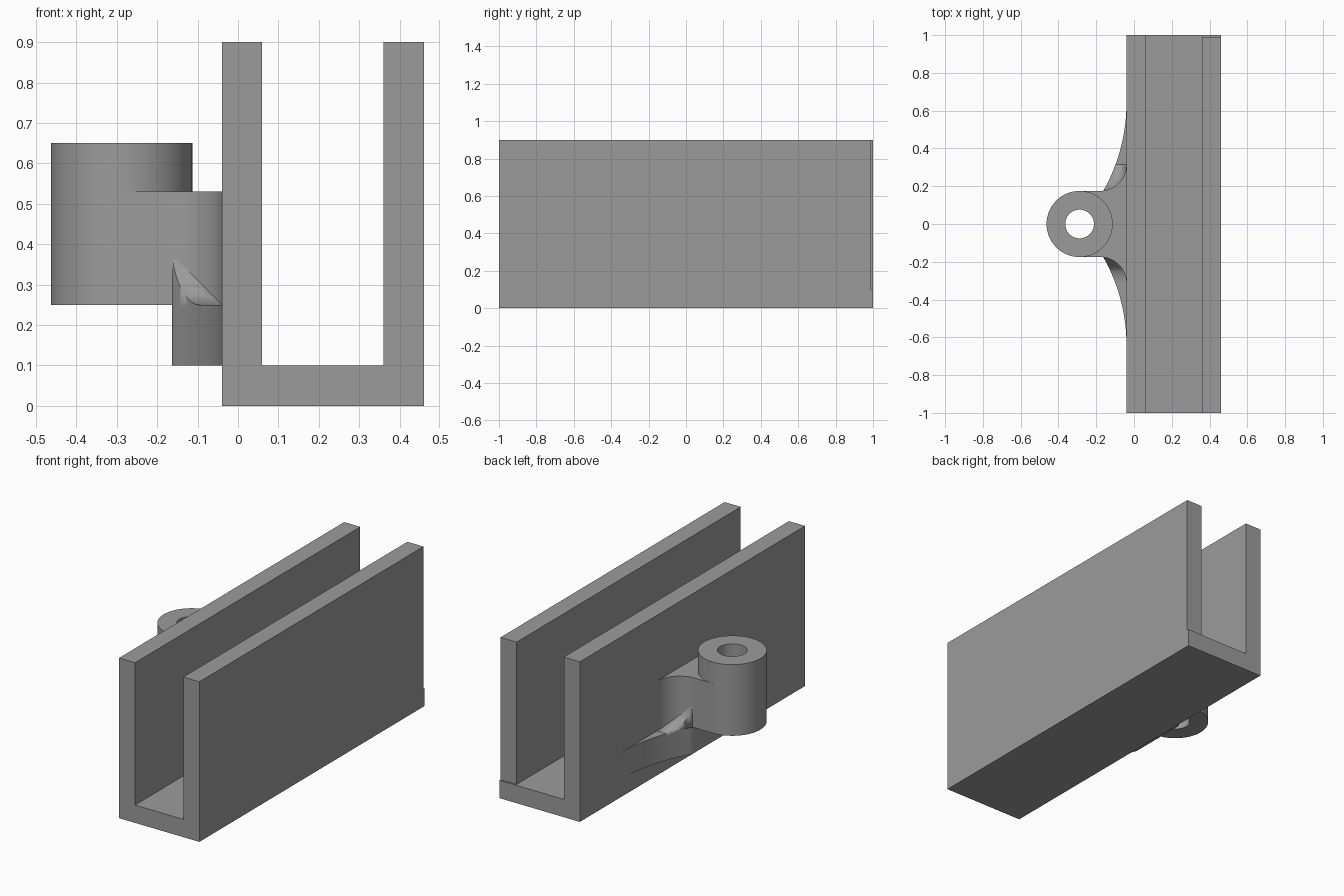
import bpy, bmesh, math
from mathutils import Vector

if "Cube" in bpy.data.objects:
    bpy.data.objects.remove(bpy.data.objects["Cube"])

grey = bpy.data.materials.new("mid grey")
grey.diffuse_color = (0.33, 0.33, 0.33, 1)
grey.use_nodes = True
grey.node_tree.nodes["Principled BSDF"].inputs["Base Color"].default_value = grey.diffuse_color

WALL_X = -0.04            # outer face of the left wall
BOSS_X, BOSS_R, HOLE_R = -0.288, 0.175, 0.076
PAD_X = -0.163            # outer face of the gusset
FILLET = 0.14


def finish(name, bm, smooth=True):
    bmesh.ops.recalc_face_normals(bm, faces=bm.faces)
    me = bpy.data.meshes.new(name)
    bm.to_mesh(me)
    bm.free()
    ob = bpy.data.objects.new(name, me)
    bpy.context.collection.objects.link(ob)
    me.materials.append(grey)
    if smooth:
        bpy.ops.object.select_all(action='DESELECT')
        ob.select_set(True)
        bpy.context.view_layer.objects.active = ob
        bpy.ops.object.shade_smooth_by_angle(angle=math.radians(30))
    return ob


def prism(name, points, direction, smooth=True):
    """Extrude a closed outline of 3D points along a direction."""
    bm = bmesh.new()
    face = bm.faces.new([bm.verts.new(p) for p in points])
    out = bmesh.ops.extrude_face_region(bm, geom=[face])
    verts = [g for g in out["geom"] if isinstance(g, bmesh.types.BMVert)]
    bmesh.ops.translate(bm, verts=verts, vec=Vector(direction))
    return finish(name, bm, smooth)


def box(name, x0, x1, y0, y1, z0, z1):
    pts = [(x0, y0, z0), (x1, y0, z0), (x1, y1, z0), (x0, y1, z0)]
    return prism(name, pts, (0, 0, z1 - z0), False)


def arc(cx, cy, r, a0, a1, n):
    return [(cx + r * math.cos(math.radians(a0 + (a1 - a0) * i / n)),
             cy + r * math.sin(math.radians(a0 + (a1 - a0) * i / n)))
            for i in range(n + 1)]


def mirrored(half):
    """Close an outline by mirroring its half across y = 0."""
    return half + [(x, -y) for x, y in reversed(half)]


# Channel: floor and two walls
box("channel_floor", WALL_X, 0.46, -1, 1, 0, 0.1)
box("left_wall", WALL_X, 0.06, -1, 1, 0.1, 0.9)
box("right_wall", 0.36, 0.46, -1, 0.99, 0.1, 0.9)

# Hollow boss
bm = bmesh.new()
N = 64
rings = []
for r, z in ((BOSS_R, 0.25), (BOSS_R, 0.65), (HOLE_R, 0.65), (HOLE_R, 0.25)):
    rings.append([bm.verts.new((x, y, z)) for x, y in arc(BOSS_X, 0, r, 0, 360, N)[:-1]])
for k in range(4):
    a, b = rings[k], rings[(k + 1) % 4]
    for i in range(N):
        j = (i + 1) % N
        bm.faces.new((a[i], a[j], b[j], b[i]))
finish("boss", bm)

# Gusset base: long concave flares that run tangent into the wall
dx, dy = WALL_X - PAD_X, 0.64 - BOSS_R
R = (dx * dx + dy * dy) / (2 * dx)
sweep = math.degrees(math.asin(dy / R))
flare = mirrored(arc(WALL_X - R, 0.64, R, 0, -sweep, 24))
prism("gusset_base", [(x, y, 0.1) for x, y in flare], (0, 0, 0.15))

# Neck: joins the boss to the wall with rounded inside corners
neck = (arc(BOSS_X, 0, 0.12, 0, 90, 12) + [(BOSS_X, BOSS_R)]
        + arc(WALL_X - FILLET, BOSS_R + FILLET, FILLET, -90, 0, 16)
        + [(WALL_X + 0.02, BOSS_R + FILLET)])
# drop the shared point on the mirror line
outline = neck + [(x, -y) for x, y in reversed(neck[1:])]
prism("neck", [(x, y, 0.25) for x, y in outline], (0, 0, 0.28))

# Concave blends from the neck sides down onto the gusset base
for side, label in ((1, "back"), (-1, "front")):
    yz = [(BOSS_R - 0.03, 0.24), (BOSS_R + FILLET, 0.24)]
    yz += arc(BOSS_R + FILLET, 0.25 + FILLET, FILLET, -90, -180, 16)
    yz += [(BOSS_R - 0.03, 0.25 + FILLET)]
    blend = prism(label + "_blend", [(-0.3, side * y, z) for y, z in yz], (0.28, 0, 0))
    cutter = prism(label + "_blend_cutter", [(x, y, 0.2) for x, y in flare], (0, 0, 0.3))
    cutter.hide_render = True
    cutter.hide_viewport = True
    mod = blend.modifiers.new("trim to flare", 'BOOLEAN')
    mod.operation = 'INTERSECT'
    mod.solver = 'EXACT'
    mod.object = cutter
    bpy.ops.object.select_all(action='DESELECT')
    blend.select_set(True)
    bpy.context.view_layer.objects.active = blend
    bpy.ops.object.modifier_move_to_index(modifier=mod.name, index=0)
    bpy.ops.object.modifier_apply(modifier=mod.name)
    bpy.data.objects.remove(cutter)
